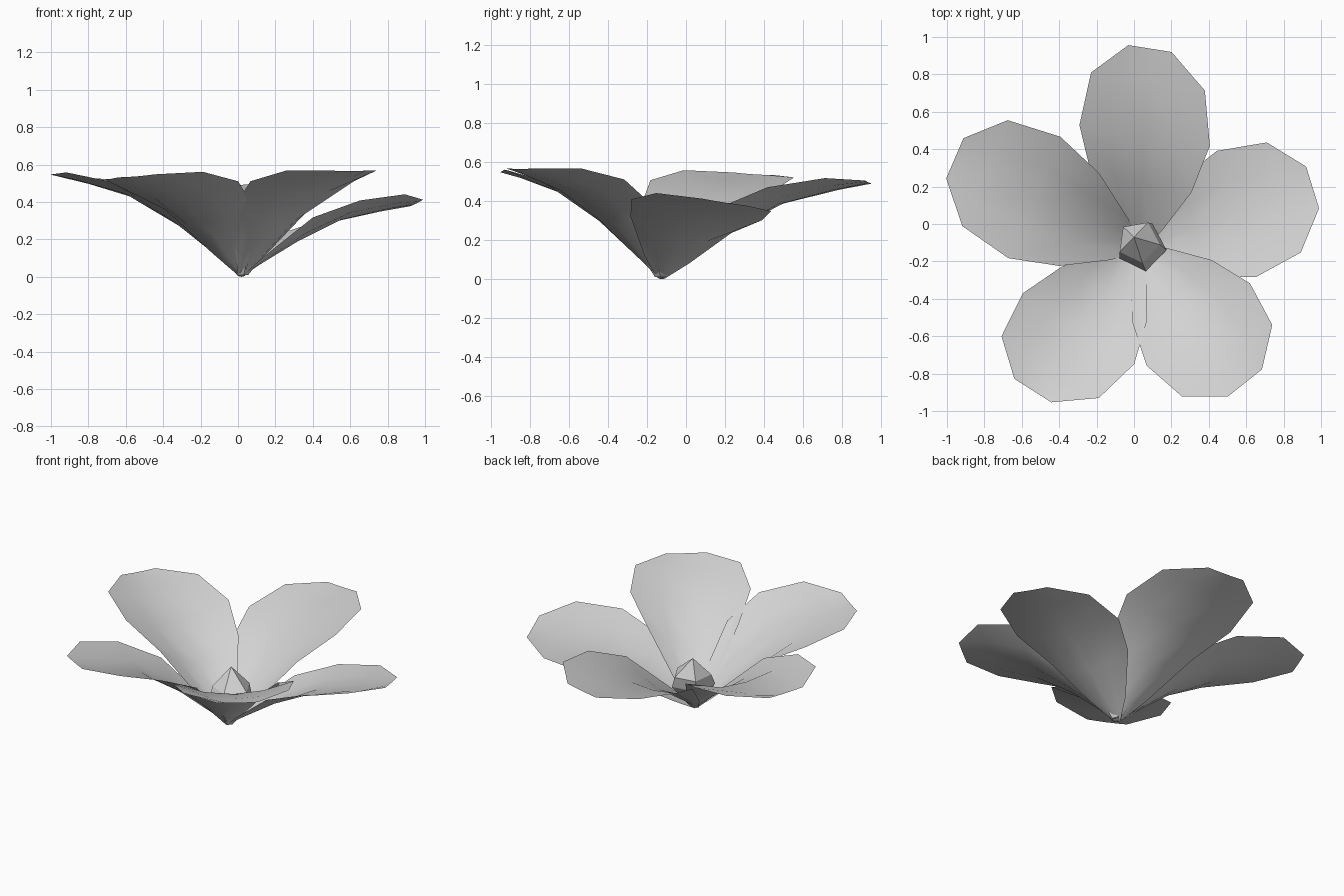
import bpy, bmesh, math
from mathutils import Vector

cube = bpy.data.objects.get("Cube")
if cube:
    bpy.data.objects.remove(cube, do_unlink=True)

grey = bpy.data.materials.new("pale_grey")
grey.use_nodes = True
colour = (0.65, 0.65, 0.65, 1)
grey.diffuse_color = colour
grey.node_tree.nodes["Principled BSDF"].inputs["Base Color"].default_value = colour

BASE = Vector((0.02, -0.13, 0))


def make_object(name, bm):
    mesh = bpy.data.meshes.new(name)
    bm.to_mesh(mesh)
    bm.free()
    mesh.materials.append(grey)
    obj = bpy.data.objects.new(name, mesh)
    bpy.context.collection.objects.link(obj)
    return obj


def direction(degrees):
    angle = math.radians(degrees)
    return Vector((math.cos(angle), math.sin(angle), 0))


# Petal shape: distance along, half width, middle height, edge height
ROWS = [(0, 0.025, 0, 0.02), (0.1, 0.12, 0.16, 0.25), (0.32, 0.27, 0.48, 0.7),
        (0.565, 0.353, 0.77, 0.9), (0.835, 0.308, 0.92, 1), (1, 0.117, 0.995, 1)]
COLUMNS = [-1, -0.5, 0, 0.5, 1]


def petal(name, azimuth, turn, length, height, roll):
    along = direction(azimuth)
    across = direction(azimuth + turn + 90)
    bm = bmesh.new()
    grid = []
    for t, half, mid, edge in ROWS:
        row = []
        for u in COLUMNS:
            z = height * (mid + (edge - mid) * u * u) + roll * u * half
            point = BASE + along * t * length + across * u * half
            row.append(bm.verts.new((point.x, point.y, max(z, 0))))
        grid.append(row)
    for low, high in zip(grid, grid[1:]):
        for i in range(len(COLUMNS) - 1):
            bm.faces.new((low[i], high[i], high[i + 1], low[i + 1]))
    for face in bm.faces:
        face.smooth = True
    make_object(name, bm)


# Five petals around the base: azimuth, skew of the width, length, height, sideways roll
petal("right_front_petal", 233.6, 4, 0.945, 0.54, 0.07)
petal("left_front_petal", -51.5, 0, 0.92, 0.568, 0)
petal("right_petal", 153.8, 3, 1.09, 0.54, 0.06)
petal("back_petal", 86.5, -5.5, 1.07, 0.498, -0.065)
petal("left_petal", 19.2, -2, 0.99, 0.395, -0.15)

# Faceted bud leaning slightly backward: radius, centre x, centre y, height
bud = bmesh.new()
rings = []
for radius, cx, cy, z in [(0.03, 0.025, -0.13, 0.01), (0.135, 0.04, -0.12, 0.16),
                          (0.115, 0.025, -0.095, 0.23)]:
    rings.append([bud.verts.new(Vector((cx, cy, z)) + direction(72 * k - 8) * radius)
                  for k in range(5)])
apex = bud.verts.new((0, -0.07, 0.345))
for k in range(5):
    n = (k + 1) % 5
    for low, high in zip(rings, rings[1:]):
        bud.faces.new((low[k], low[n], high[n], high[k]))
    bud.faces.new((rings[-1][k], rings[-1][n], apex))
bud.faces.new(rings[0][::-1])
make_object("centre_bud", bud)
